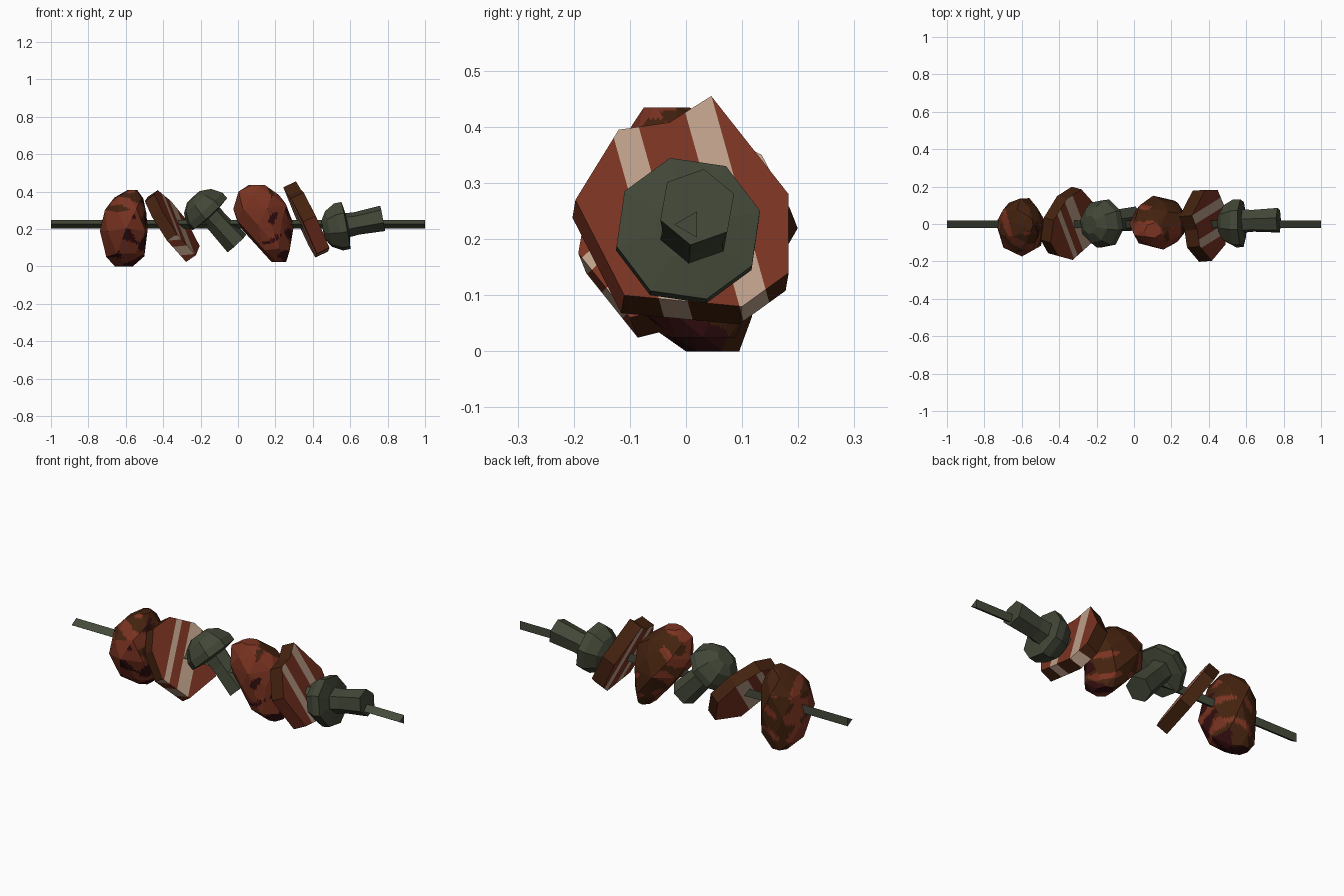
import bpy, bmesh, math, random
from mathutils import Vector

if "Cube" in bpy.data.objects:
    bpy.data.objects.remove(bpy.data.objects["Cube"])

random.seed(4)


def material(name, rgb):
    lin = [((c / 255 + 0.055) / 1.055) ** 2.4 for c in rgb]
    m = bpy.data.materials.new(name)
    m.diffuse_color = (*lin, 1)
    m.use_nodes = True
    m.node_tree.nodes["Principled BSDF"].inputs["Base Color"].default_value = m.diffuse_color
    return m


RED = material("seared_red", (122, 51, 33))
BROWN = material("charred_brown", (68, 34, 15))
MAROON = material("dark_maroon", (52, 14, 16))
FAT = material("pale_fat", (188, 158, 136))
GREEN = material("mushroom_grey_green", (66, 71, 55))
METAL = material("skewer_grey_green", (69, 75, 59))


def finish(name, bm, mats):
    bmesh.ops.recalc_face_normals(bm, faces=bm.faces)
    me = bpy.data.meshes.new(name)
    bm.to_mesh(me)
    bm.free()
    for m in mats:
        me.materials.append(m)
    ob = bpy.data.objects.new(name, me)
    bpy.context.collection.objects.link(ob)
    return ob


def lathe(bm, profile, sides, origin, axis, turn=0.0):
    """Closed solid of rings (radius, distance along axis)."""
    axis = Vector(axis).normalized()
    side = Vector((0, 1, 0))
    up = axis.cross(side).normalized()
    side = up.cross(axis)
    rings = []
    for r, h in profile:
        ring = []
        for i in range(sides):
            a = 2 * math.pi * i / sides + turn
            p = Vector(origin) + axis * h + (side * math.cos(a) + up * math.sin(a)) * r
            ring.append(bm.verts.new(p))
        rings.append(ring)
    for a, b in zip(rings, rings[1:]):
        for i in range(sides):
            j = (i + 1) % sides
            bm.faces.new((a[i], a[j], b[j], b[i]))
    bm.faces.new(rings[0][::-1])
    bm.faces.new(rings[-1])


# three-sided skewer rod, one edge to the front
bm = bmesh.new()
lathe(bm, [(0.027, -1), (0.027, 1)], 3, (0, 0.006, 0.226), (1, 0, 0), math.pi)
finish("skewer", bm, [METAL])


# meat chunks: faceted hulls around stacked uneven rings
def meat(name, rings, phase, charred_top):
    bm = bmesh.new()
    for k, (z, cx, cy, rx, ry) in enumerate(rings):
        for i in range(7):
            a = 2 * math.pi * (i + 0.5 * (k % 2)) / 7 + phase
            s = random.uniform(0.95, 1.08)
            dz = random.uniform(-0.015, 0.015) if 0 < k < len(rings) - 1 else 0
            bm.verts.new((cx + rx * s * math.cos(a), cy + ry * s * math.sin(a), z + dz))
    out = bmesh.ops.convex_hull(bm, input=bm.verts)
    loose = {g for g in out["geom_interior"] if isinstance(g, bmesh.types.BMVert)}
    bmesh.ops.delete(bm, geom=list(loose), context="VERTS")
    bmesh.ops.triangulate(bm, faces=bm.faces)
    bmesh.ops.subdivide_edges(bm, edges=bm.edges, cuts=8, use_grid_fill=True)
    bmesh.ops.recalc_face_normals(bm, faces=bm.faces)
    # char bands on the back and top, maroon underside and right-hand end
    for f in bm.faces:
        f.normal_update()
        n, c = f.normal, f.calc_center_median()
        wave = math.sin(c.z * 52 + 1.6 * math.sin(c.x * 19 + c.y * 15 + phase))
        wave += 0.6 * math.sin(c.x * 31 + c.y * 33)
        char = 1.0 * n.y + 0.5 * n.x + charred_top * max(n.z, 0) + 0.55 * wave
        f.material_index = 1 if char > 0.35 else 0
        if 0.8 * n.x - 0.75 * n.z + 0.5 * wave - 0.2 * n.y > 0.95:
            f.material_index = 2
    finish(name, bm, [RED, BROWN, MAROON])


meat("meat_chunk_left", [
    (0.0, -0.61, 0.05, 0.05, 0.05),
    (0.06, -0.605, 0.01, 0.108, 0.11),
    (0.19, -0.608, -0.02, 0.127, 0.16),
    (0.30, -0.6, -0.015, 0.116, 0.148),
    (0.37, -0.585, -0.005, 0.08, 0.095),
    (0.41, -0.565, 0.0, 0.025, 0.04)], 0.3, 1.4)
meat("meat_chunk_right", [
    (0.025, 0.215, 0.03, 0.04, 0.06),
    (0.09, 0.195, 0.01, 0.085, 0.11),
    (0.23, 0.14, 0.01, 0.158, 0.135),
    (0.32, 0.12, 0.0, 0.15, 0.13),
    (0.39, 0.11, -0.015, 0.112, 0.1),
    (0.435, 0.10, -0.035, 0.045, 0.04)], 0.9, 0.2)


# bacon slices: slanted plates, outline given in y and z
def bacon(name, outline, x0, zc, slope_z, slope_y, thick, lean, stripes):
    bm = bmesh.new()
    n = Vector((1, -slope_y, -slope_z)).normalized()
    front = [bm.verts.new((x0 + slope_z * (z - zc) + slope_y * y, y, z)) for y, z in outline]
    back = [bm.verts.new(v.co - n * thick) for v in front]
    bm.faces.new(front)
    bm.faces.new(back[::-1])
    for i in range(len(front)):
        j = (i + 1) % len(front)
        bm.faces.new((front[i], back[i], back[j], front[j]))
    # cut the stripe borders into the plate
    for lo, hi in stripes:
        for u in (lo, hi):
            bmesh.ops.bisect_plane(bm, geom=bm.verts[:] + bm.edges[:] + bm.faces[:],
                                   plane_co=(0, u, zc), plane_no=(0, 1, lean))
    bmesh.ops.recalc_face_normals(bm, faces=bm.faces)
    # fat on both faces and the lower rim, browned rim at the back
    for f in bm.faces:
        f.normal_update()
        c = f.calc_center_median()
        u = c.y + lean * (c.z - zc)
        rim = abs(f.normal.dot(n)) < 0.8
        if any(lo < u < hi for lo, hi in stripes) and not (rim and f.normal.z > 0):
            f.material_index = 1
        elif rim and (f.normal.y > -0.3 or f.normal.z > 0):
            f.material_index = 2
    finish(name, bm, [RED, FAT, BROWN])


bacon("bacon_slice_left",
      [(-0.192, 0.175), (-0.1, 0.06), (0.1, 0.11), (0.185, 0.255), (0.135, 0.35),
       (0.02, 0.408), (-0.1, 0.385), (-0.17, 0.3)],
      -0.3, 0.21, -0.68, 0.27, 0.065, -1.05, [(-0.04, 0.045), (-0.14, -0.1)])
bacon("bacon_slice_right",
      [(-0.197, 0.27), (-0.11, 0.1), (0.1, 0.08), (0.183, 0.14), (0.183, 0.28),
       (0.045, 0.455), (-0.03, 0.408), (-0.12, 0.395)],
      0.405, 0.26, -0.47, -0.08, 0.075, 0.28, [(0.045, 0.1), (-0.095, -0.045)])


# mushrooms: eight-sided cap and six-sided stem
def mushroom(name, rim, axis, stem):
    bm = bmesh.new()
    lathe(bm, [(0.05, -0.125), (0.1, -0.095), (0.132, -0.04), (0.132, 0.0), (0.06, 0.01)],
          8, rim, axis, 0.25)
    finish(name + "_cap", bm, [GREEN])
    bm = bmesh.new()
    lathe(bm, [(0.068, -0.02), (0.062, 0.06), (0.07, stem)], 6,
          Vector(rim) + Vector((0, 0.012, 0)), axis, 0.35)
    finish(name + "_stem", bm, [GREEN])


mushroom("mushroom_middle", (-0.152, 0.003, 0.28), (0.68, 0.06, -0.73), 0.215)
mushroom("mushroom_end", (0.577, 0.004, 0.219), (0.975, 0.02, 0.19), 0.2)
